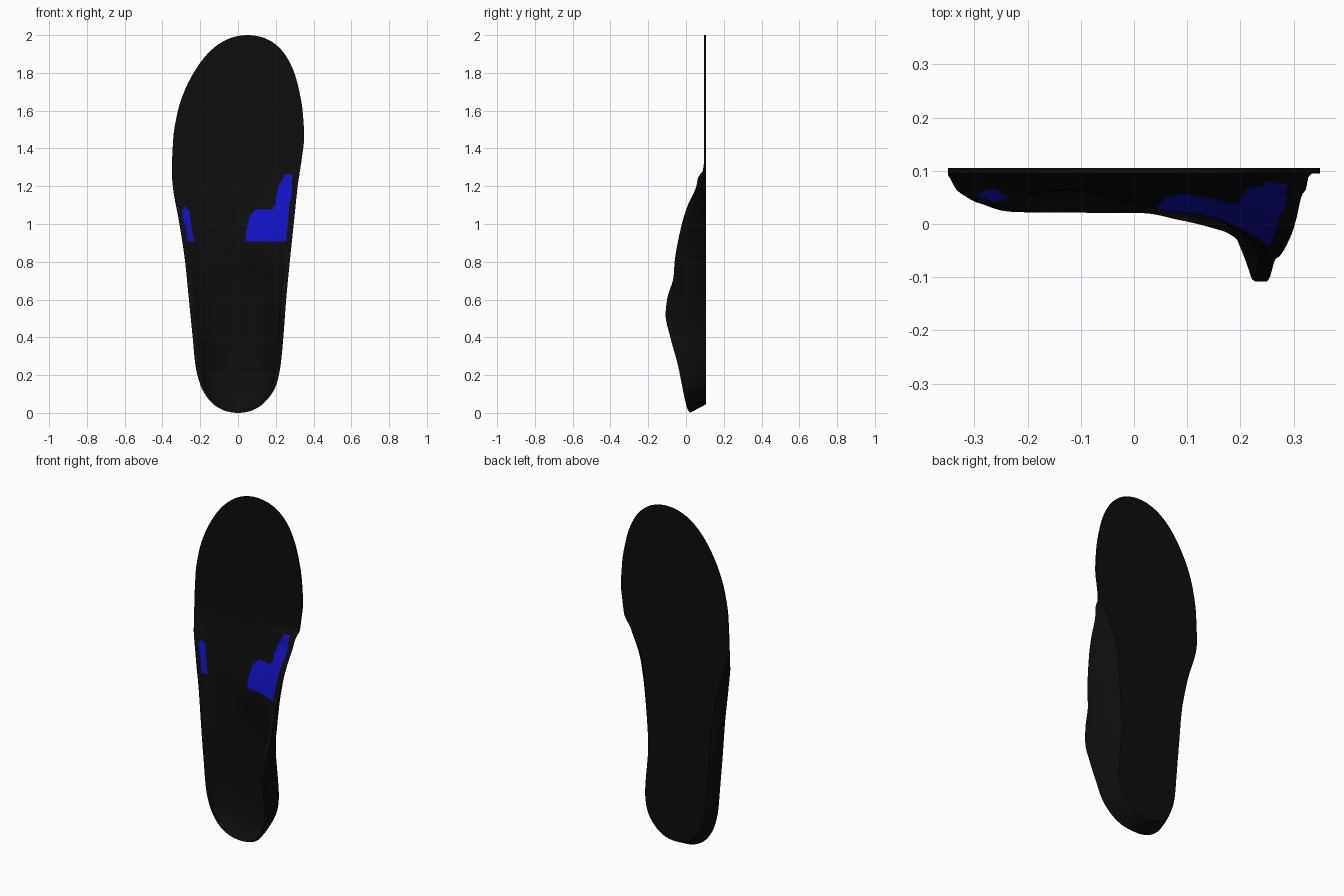
import bpy, bmesh, math

if "Cube" in bpy.data.objects:
    bpy.data.objects.remove(bpy.data.objects["Cube"])

def smooth_table(points):
    """Monotone-limited cubic interpolation through (position, value) pairs."""
    xs, ys = zip(*points)
    n = len(xs)
    d = [(ys[i+1] - ys[i]) / (xs[i+1] - xs[i]) for i in range(n - 1)]
    m = [d[0]] + [0 if d[i-1] * d[i] <= 0 else 2 * d[i-1] * d[i] / (d[i-1] + d[i])
                  for i in range(1, n - 1)] + [d[-1]]
    def f(x):
        if x <= xs[0]:
            return ys[0]
        if x >= xs[-1]:
            return ys[-1]
        i = max(k for k in range(n - 1) if xs[k] <= x)
        h = xs[i+1] - xs[i]
        t = (x - xs[i]) / h
        return ((1 + 2*t) * (1-t)**2 * ys[i] + t * (1-t)**2 * h * m[i]
                + t*t * (3 - 2*t) * ys[i+1] + t*t * (t-1) * h * m[i+1])
    return f

def outline_table(points):
    """Outline is interpolated over an angle so heel and toe come out round."""
    f = smooth_table([(math.acos(1 - z), x) for z, x in points])
    return lambda z: f(math.acos(max(-1, min(1, 1 - z))))

# Plan outline: lateral (left) and medial (right) edges
left = outline_table([(0, 0), (.02, -.09), (.06, -.145), (.15, -.2), (.25, -.225), (.4, -.24),
                      (.6, -.26), (.8, -.28), (1, -.31), (1.2, -.345), (1.27, -.35), (1.45, -.343),
                      (1.6, -.318), (1.7, -.285), (1.8, -.235), (1.9, -.162), (1.95, -.105),
                      (1.98, -.05), (2, .05)])
right = outline_table([(0, 0), (.02, .09), (.06, .145), (.15, .203), (.25, .225), (.4, .24),
                       (.6, .255), (.8, .274), (1, .295), (1.2, .316), (1.35, .338), (1.46, .35),
                       (1.6, .342), (1.7, .325), (1.8, .298), (1.9, .247), (1.95, .2),
                       (1.98, .15), (2, .05)])

# Rim heights, floor height, side steepness and taper of the underside
FLAT = .095
rim_left = smooth_table([(0, .021), (.4, .024), (.9, .04), (1.1, .06), (1.22, .088), (1.3, FLAT), (2, FLAT)])
rim_right = smooth_table([(0, .021), (.02, .008), (.14, -.02), (.25, -.042), (.4, -.083), (.52, -.108),
                          (.6, -.1), (.72, -.066), (.8, -.06), (1, -.022), (1.1, .01), (1.2, .055),
                          (1.25, .065), (1.28, .088), (1.33, FLAT), (2, FLAT)])
floor = smooth_table([(0, .021), (.05, .05), (.12, .075), (.25, .088), (.5, .082), (.9, .067),
                      (1.1, .08), (1.3, FLAT), (2, FLAT)])
power_right = smooth_table([(0, 3.8), (.55, 3.8), (.9, 1.7), (1.3, 2), (2, 2)])
taper_left = smooth_table([(0, .82), (.2, .87), (.8, .87), (1, .91), (1.25, 1), (2, 1)])
taper_right = smooth_table([(0, .82), (.2, .86), (.6, .68), (1, .68), (1.2, .86), (1.3, 1), (2, 1)])

def front_y(u, z):
    """Height of the foot-side surface at width fraction u (-1..1)."""
    f = floor(z)
    rim, p = (rim_left(z), 3.5) if u < 0 else (rim_right(z), power_right(z))
    k = min(1, abs(u) / .9) ** p
    pad = .036 * math.exp(-((u - .2) / .4) ** 2 - ((z - .9) / .17) ** 2)
    return f + (rim - f) * k - pad * (1 - k)

# Pressure-zone patches in the front view
zones = [[(.035, .9), (.255, .9), (.265, 1), (.29, 1.25), (.28, 1.265), (.25, 1.26), (.21, 1.19),
          (.2, 1.1), (.18, 1.08), (.1, 1.08), (.06, 1.04)],
         [(-.23, .9), (-.265, .91), (-.295, 1.07), (-.285, 1.09), (-.26, 1.08)]]

def inside(x, z, poly):
    hit = False
    for (x1, z1), (x2, z2) in zip(poly, poly[1:] + poly[:1]):
        if (z1 > z) != (z2 > z) and x < (x2 - x1) * (z - z1) / (z2 - z1) + x1:
            hit = not hit
    return hit

def material(name, color):
    m = bpy.data.materials.new(name)
    m.diffuse_color = color
    m.use_nodes = True
    m.node_tree.nodes["Principled BSDF"].inputs["Base Color"].default_value = m.diffuse_color
    return m

# Insole body: closed cross-sections lofted from heel to toe
ROWS, COLS, WALL, BACK = 200, 96, 5, 16
bm = bmesh.new()
rings = []
for r in range(ROWS + 1):
    a = .012 + (math.pi - .024) * r / ROWS
    z = 1 - math.cos(a)
    xl, xr = left(z), right(z)
    mid, half = (xl + xr) / 2, (xr - xl) / 2
    front = [(mid + half * u, front_y(u, z), z) for u in (2 * i / COLS - 1 for i in range(COLS + 1))]
    bl, br = xl * taper_left(z), xr * taper_right(z)
    zb = z + .045 * max(0, 1 - z / .4) ** 2
    back = [(br + (bl - br) * i / BACK, .105, zb) for i in range(BACK + 1)]
    def wall(p, q):
        pts = []
        for i in range(1, WALL):
            t = i / WALL
            s = .35 * t + .65 * t * t          # slightly convex side
            pts.append((p[0] + (q[0]-p[0]) * s, p[1] + (q[1]-p[1]) * t, p[2] + (q[2]-p[2]) * t))
        return pts
    loop = front + wall(front[-1], back[0]) + back + wall(front[0], back[-1])[::-1]
    rings.append([bm.verts.new(p) for p in loop])

n = len(rings[0])
for a, b in zip(rings, rings[1:]):
    for i in range(n):
        j = (i + 1) % n
        f = bm.faces.new((a[i], a[j], b[j], b[i]))
        if i < COLS:
            c = f.calc_center_median()
            if any(inside(c.x, c.z, poly) for poly in zones):
                f.material_index = 1
bm.faces.new(rings[0][::-1])
bm.faces.new(rings[-1])
bmesh.ops.recalc_face_normals(bm, faces=bm.faces)

mesh = bpy.data.meshes.new("insole")
bm.to_mesh(mesh)
bm.free()
mesh.materials.append(material("black_foam", (.004, .004, .004, 1)))
mesh.materials.append(material("blue_zone", (.006, .006, .55, 1)))
insole = bpy.data.objects.new("insole", mesh)
bpy.context.collection.objects.link(insole)
bpy.context.view_layer.objects.active = insole
insole.select_set(True)
bpy.ops.object.shade_smooth_by_angle(angle=math.radians(35))
